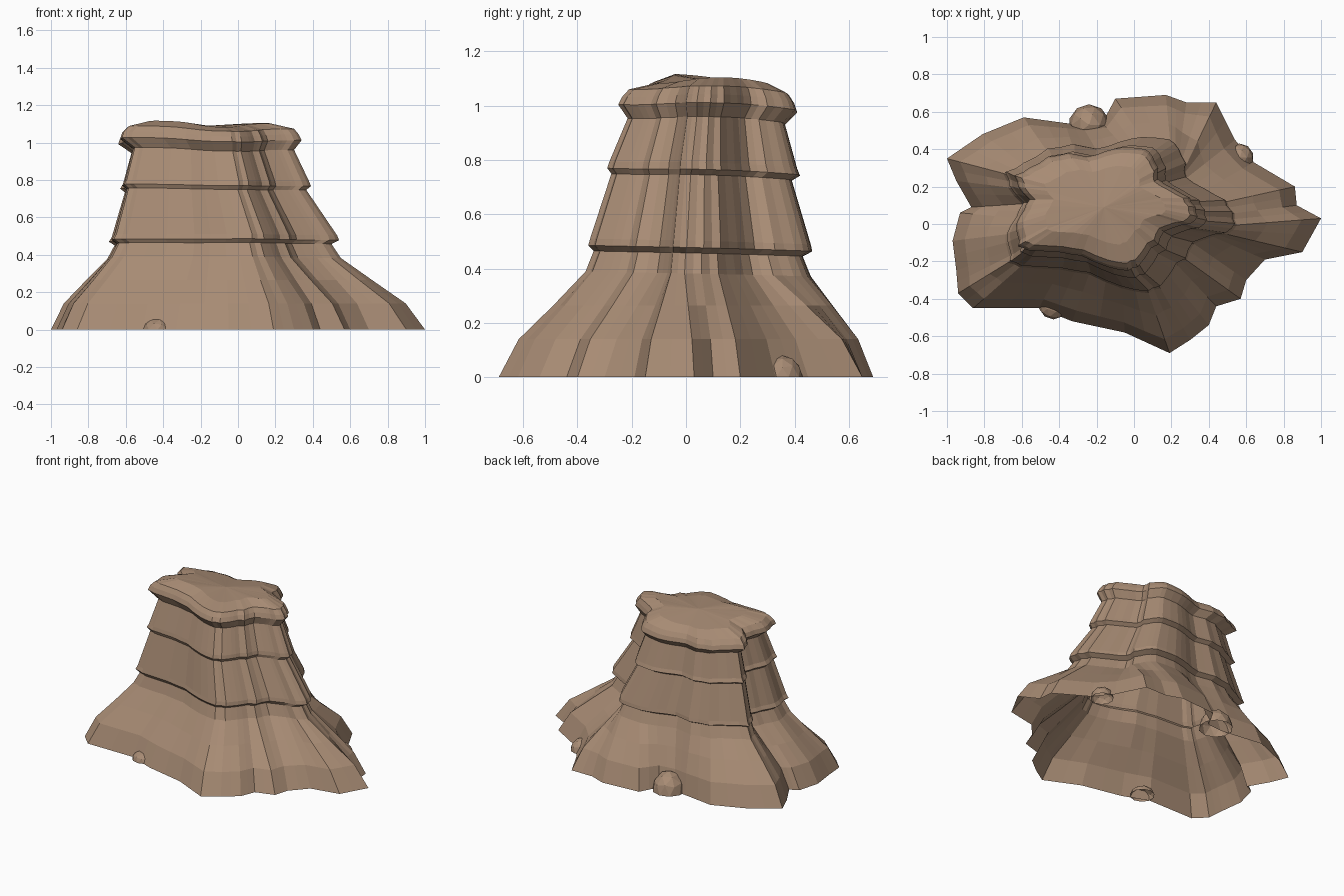
import bpy
import bmesh
import math
import random
from mathutils import Matrix

random.seed(4)
default_cube = bpy.data.objects.get("Cube")
if default_cube:
    bpy.data.objects.remove(default_cube, do_unlink=True)

# One sandstone colour for everything
sandstone = bpy.data.materials.new("sandstone brown")
sandstone.use_nodes = True
colour = (0.39, 0.26, 0.175, 1)
sandstone.diffuse_color = colour
shader = sandstone.node_tree.nodes["Principled BSDF"]
shader.inputs["Base Color"].default_value = colour
shader.inputs["Roughness"].default_value = 0.9

# Matching outlines of the foot and the cap rim, in hundredths
foot_outline = [
    (100, 3), (87, 10), (86, 20), (64, 33), (54, 45), (44, 65), (28, 65), (17, 69),
    (-10, 67), (-17, 54), (-28, 53), (-37, 54), (-59, 57), (-81, 48), (-100, 35),
    (-95, 23), (-87, 9), (-93, 6), (-97, -9), (-95, -25), (-94, -37), (-86, -45),
    (-51, -45), (-33, -52), (-5, -58), (19, -69), (30, -62), (40, -54), (44, -44),
    (57, -40), (60, -30), (70, -19), (90, -15)]
rim_outline = [
    (34, 4), (33, 9), (30, 14), (21, 19), (13, 24), (13, 30), (10, 36), (6, 40),
    (-6, 41), (-15, 39), (-25, 36), (-35, 38), (-46, 36), (-56, 30), (-64, 26),
    (-62, 20), (-56, 13), (-59, 7), (-63, 0), (-62, -7), (-62, -12), (-57, -14),
    (-40, -15), (-28, -17), (-14, -23), (-3, -25), (2, -23), (6, -18), (9, -13),
    (13, -11), (16, -4), (24, -1), (30, 0)]

# Stacked rings: height, then left, right, front and back limits
strata = [
    (0.38, -0.70, 0.55, -0.37, 0.46),
    (0.455, -0.66, 0.50, -0.34, 0.43),
    (0.475, -0.69, 0.54, -0.36, 0.465),
    (0.50, -0.675, 0.53, -0.353, 0.46),
    (0.74, -0.605, 0.365, -0.275, 0.39),
    (0.76, -0.63, 0.39, -0.29, 0.42),
    (0.785, -0.615, 0.38, -0.282, 0.41),
    (0.95, -0.57, 0.30, -0.215, 0.365),
    (1.0, -0.64, 0.34, -0.25, 0.41),
    (1.03, -0.63, 0.325, -0.235, 0.40),
    (1.06, -0.60, 0.30, -0.21, 0.38),
    (1.09, -0.48, 0.17, -0.11, 0.31)]


def with_midpoints(outline):
    """Scale an outline to units and add a point halfway along each edge."""
    points = []
    for (ax, ay), (bx, by) in zip(outline, outline[1:] + outline[:1]):
        points.append((ax / 100, ay / 100))
        points.append(((ax + bx) / 200, (ay + by) / 200))
    return points


foot = with_midpoints(foot_outline)
rim = with_midpoints(rim_outline)
rim_x = [p[0] for p in rim]
rim_y = [p[1] for p in rim]
# Each midpoint column is pushed slightly in or out to make vertical creases
crease = [random.uniform(-0.02, 0.015) if i % 2 else 0 for i in range(len(rim))]


def fit(value, values, low, high):
    t = (value - min(values)) / (max(values) - min(values))
    return low + t * (high - low)


def stratum_points(z, left, right, front, back):
    """Fit the rim outline to the limits, with a gentle tilt and wave in height."""
    cx, cy = (left + right) / 2, (front + back) / 2
    ring = []
    for (px, py), c in zip(rim, crease):
        x = fit(px, rim_x, left, right)
        y = fit(py, rim_y, front, back)
        x, y = cx + (x - cx) * (1 + c), cy + (y - cy) * (1 + c)
        angle = math.atan2(y - cy, x - cx)
        wave = 0.015 * z ** 3 * math.cos(2 * angle - 0.7)
        tilt = -0.06 * z * (y - 0.08)
        ring.append((x, y, z + wave + tilt))
    return ring


def blend(a, b, t, z):
    return [(p[0] + (q[0] - p[0]) * t, p[1] + (q[1] - p[1]) * t, z)
            for p, q in zip(a, b)]


def finish(bm, name):
    bmesh.ops.recalc_face_normals(bm, faces=bm.faces)
    mesh = bpy.data.meshes.new(name)
    bm.to_mesh(mesh)
    bm.free()
    mesh.materials.append(sandstone)
    obj = bpy.data.objects.new(name, mesh)
    bpy.context.collection.objects.link(obj)


# Rock tower: skirt, ledges and cap lofted as one shell, open underneath
cliff = [stratum_points(*s) for s in strata]
skirt = [blend(foot, cliff[0], 0, 0),
         blend(foot, cliff[0], 0.23, 0.14),
         blend(foot, cliff[0], 0.63, 0.265)]
bm = bmesh.new()
rings = [[bm.verts.new(p) for p in ring] for ring in skirt + cliff]
count = len(rim)
for lower, upper in zip(rings, rings[1:]):
    for i in range(count):
        j = (i + 1) % count
        bm.faces.new((lower[i], lower[j], upper[j], upper[i]))
# Plateau fan
peak = bm.verts.new((-0.16, 0.09, 1.09))
for i in range(count):
    bm.faces.new((rings[-1][i], rings[-1][(i + 1) % count], peak))
finish(bm, "rock_tower")


# Low faceted boulders half buried at the foot, open underneath like the tower
def boulder(name, x, y, radius, height):
    bm = bmesh.new()
    bmesh.ops.create_icosphere(
        bm, subdivisions=2, radius=1,
        matrix=Matrix.Translation((x, y, 0)) @ Matrix.Diagonal((radius, radius, height, 1)))
    bmesh.ops.bisect_plane(bm, geom=bm.verts[:] + bm.edges[:] + bm.faces[:],
                           plane_co=(0, 0, 0), plane_no=(0, 0, -1), clear_outer=True)
    finish(bm, name)


boulder("left_boulder", 0.565, 0.355, 0.075, 0.08)
boulder("front_boulder", -0.43, -0.43, 0.08, 0.06)
boulder("back_boulder", -0.24, 0.53, 0.11, 0.13)
